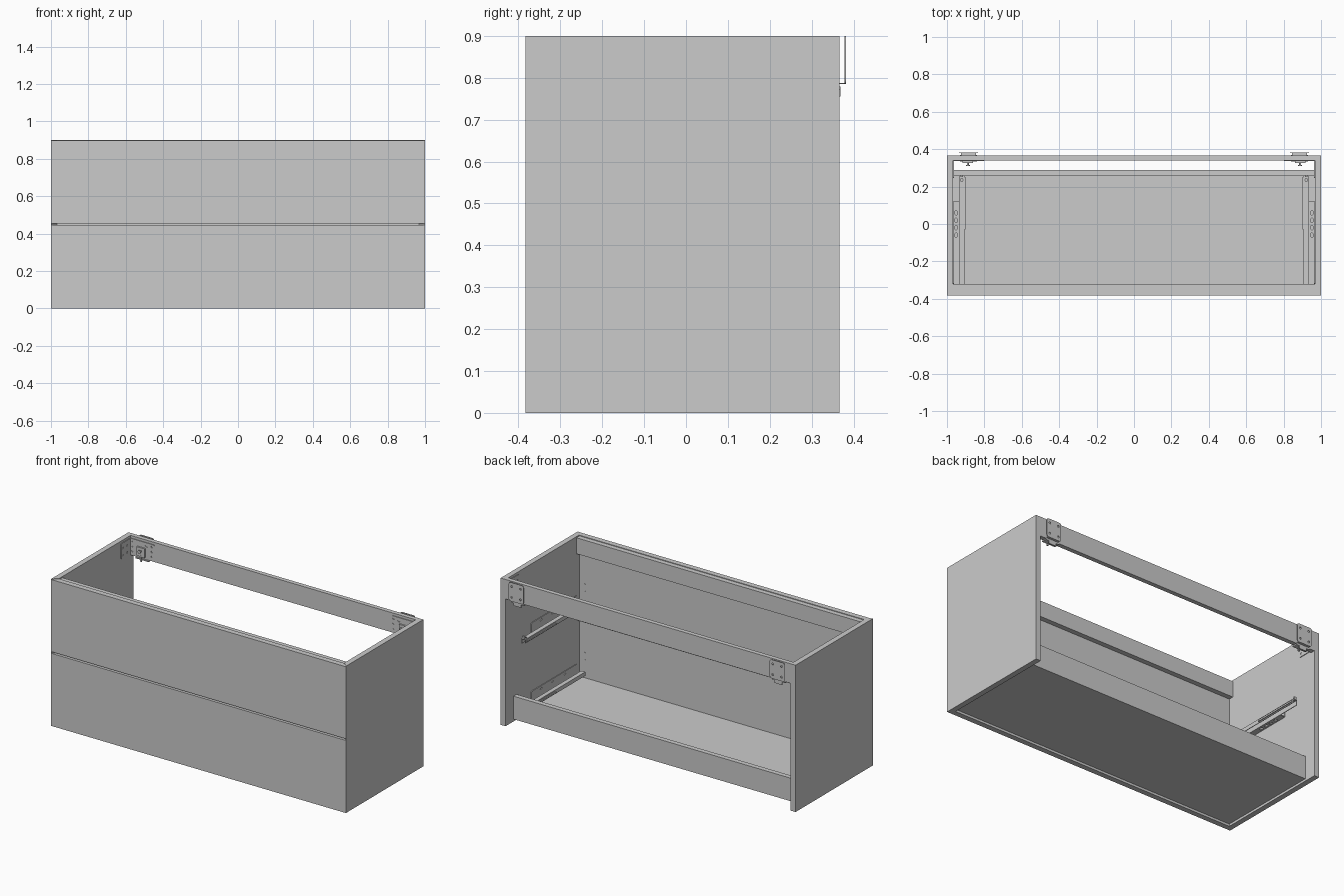
import bpy, bmesh, math
from mathutils import Vector

if "Cube" in bpy.data.objects:
    bpy.data.objects.remove(bpy.data.objects["Cube"])


def finish(name, bm):
    bmesh.ops.remove_doubles(bm, verts=bm.verts, dist=1e-5)
    bmesh.ops.recalc_face_normals(bm, faces=bm.faces)
    me = bpy.data.meshes.new(name)
    bm.to_mesh(me)
    bm.free()
    ob = bpy.data.objects.new(name, me)
    bpy.context.collection.objects.link(ob)
    return ob


def prism(name, outline, z0, z1):
    """Extrude an xy outline from z0 to z1."""
    bm = bmesh.new()
    f = bm.faces.new([bm.verts.new((x, y, z0)) for x, y in outline])
    r = bmesh.ops.extrude_face_region(bm, geom=[f])
    vs = [g for g in r["geom"] if isinstance(g, bmesh.types.BMVert)]
    bmesh.ops.translate(bm, verts=vs, vec=(0, 0, z1 - z0))
    return finish(name, bm)


def box(name, xa, xb, ya, yb, za, zb):
    return prism(name, [(xa, ya), (xb, ya), (xb, yb), (xa, yb)], za, zb)


def rod(name, centre, radius, length, axis, sides=16):
    bm = bmesh.new()
    bmesh.ops.create_cone(bm, cap_ends=True, segments=sides, radius1=radius,
                          radius2=radius, depth=length)
    q = Vector((0, 0, 1)).rotation_difference(Vector(axis))
    for v in bm.verts:
        v.co = q @ v.co + Vector(centre)
    return finish(name, bm)


def plate(name, u0, u1, v0, v1, holes, thick, place, r=0.006):
    """Thin rounded sheet with holes (u, v, radius_u, radius_v); place maps (u, v, w) to xyz."""
    cu = bpy.data.curves.new(name, 'CURVE')
    cu.dimensions, cu.fill_mode, cu.extrude = '2D', 'BOTH', thick / 2
    loops = [[]]
    for cx, cy, a0 in ((u1 - r, v1 - r, 0), (u0 + r, v1 - r, 90),
                       (u0 + r, v0 + r, 180), (u1 - r, v0 + r, 270)):
        for k in range(4):
            a = math.radians(a0 + 30 * k)
            loops[0].append((cx + r * math.cos(a), cy + r * math.sin(a)))
    for hu, hv, ru, rv in holes:
        loops.append([(hu + ru * math.cos(k * math.pi / 6), hv + rv * math.sin(k * math.pi / 6))
                      for k in range(12)])
    for pts in loops:
        sp = cu.splines.new('POLY')
        sp.points.add(len(pts) - 1)
        for p, (a, b) in zip(sp.points, pts):
            p.co = (a, b, 0, 1)
        sp.use_cyclic_u = True
    tmp = bpy.data.objects.new(name + "_curve", cu)
    bpy.context.collection.objects.link(tmp)
    dg = bpy.context.evaluated_depsgraph_get()
    me = bpy.data.meshes.new_from_object(tmp.evaluated_get(dg))
    bm = bmesh.new()
    bm.from_mesh(me)
    bpy.data.objects.remove(tmp)
    bpy.data.meshes.remove(me)
    for v in bm.verts:
        v.co = place(*v.co)
    return finish(name, bm)


W, T = 1.0, 0.033            # half width, panel thickness
F, B, H = -0.383, 0.367, 0.9  # front, back, height
X, Y = W - T, F + T          # inner faces

# Mitred drawer fronts
front = [(-W, F), (W, F), (X, Y), (-X, Y)]
prism("lower_drawer_front", front, 0, 0.445)
prism("upper_drawer_front", front, 0.455, 0.897)

# Floor and rails
box("floor_panel", -X, X, Y, 0.26, 0.014, 0.033)
box("lower_back_rail", -X, X, 0.26, 0.29, 0.014, 0.155)
box("upper_back_rail", -X, X, 0.34, B, 0.78, H)
box("top_front_rail", -X, X, Y, -0.32, 0.795, 0.893)
box("middle_front_rail", -X, X, Y, -0.325, 0.385, 0.468)

for s, side in ((-1, "left"), (1, "right")):
    # Mitred side panel
    prism(side + "_side_panel", [(s * W, F), (s * W, B), (s * X, B), (s * X, Y)], 0, H)

    # Drawer slides at two levels
    for level, z in (("lower", 0.055), ("upper", 0.475)):
        n = f"{side}_{level}_slide"
        slots = [(y, z + 0.05, 0.012, 0.006) for y in (-0.2, -0.08, 0.03)]
        plate(n + "_wall_flange", -0.32, 0.12, z, z + 0.065, slots, 0.004,
              lambda u, v, w: (s * (X - 0.002) + w, u, v))
        slots = [(0.951, y, 0.008, 0.012) for y in (-0.06, -0.02, 0.02, 0.06)]
        plate(n + "_flat_flange", 0.933, 0.965, -0.32, 0.12, slots, 0.004,
              lambda u, v, w: (s * u, v, z + 0.002 + w), r=0.003)
        box(n + "_outer_web", s * 0.931, s * 0.935, -0.32, 0.26, z, z + 0.03)
        plate(n + "_runner_top", 0.909, 0.934, -0.32, 0.26, [(0.921, 0.235, 0.006, 0.008)], 0.004,
              lambda u, v, w: (s * u, v, z + 0.03 + w), r=0.003)
        box(n + "_inner_web", s * 0.907, s * 0.911, -0.32, 0.26, z + 0.008, z + 0.032)
        box(n + "_catch", s * 0.901, s * 0.907, -0.03, 0.25, z + 0.014, z + 0.024)
        box(n + "_hook", s * 0.914, s * 0.928, 0.25, 0.262, z + 0.03, z + 0.048)
        # Screw caps on the back of the drawer front
        for dz in (0.085, 0.13):
            rod(n + "_front_screw", (s * 0.93, Y + 0.001, z + dz), 0.005, 0.004, (0, 1, 0), 12)

    # Wall hanger behind the back rail
    holes = [(u, v, 0.006, 0.006) for u in (0.855, 0.915) for v in (0.81, 0.875)]
    plate(side + "_hanger_back_plate", 0.835, 0.935, 0.785, H, holes, 0.003,
          lambda u, v, w: (s * u, 0.3805 + w, v), r=0.012)
    box(side + "_hanger_lip", s * 0.845, s * 0.925, B, 0.381, 0.785, 0.788)

    # Corner bracket: one plate on the rail, one on the side panel
    holes = [(u, v, 0.006, 0.006) for u in (0.82, 0.95) for v in (0.81, 0.84, 0.87)]
    holes.append((0.855, 0.865, 0.01, 0.006))
    plate(side + "_bracket_rail_plate", 0.803, X, 0.79, 0.885, holes, 0.004,
          lambda u, v, w: (s * u, 0.338 + w, v))
    holes = [(u, v, 0.006, 0.006) for u in (0.26, 0.30) for v in (0.81, 0.855)]
    plate(side + "_bracket_side_plate", 0.245, 0.34, 0.79, 0.885, holes, 0.004,
          lambda u, v, w: (s * (X - 0.002) + w, u, v))

    # Adjusting screws and hook of the hanger
    rod(side + "_depth_screw", (s * 0.888, 0.325, 0.83), 0.005, 0.03, (0, 1, 0))
    rod(side + "_depth_screw_head", (s * 0.888, 0.312, 0.83), 0.01, 0.006, (0, 1, 0))
    box(side + "_hanger_block", s * 0.862, s * 0.916, 0.326, 0.336, 0.795, 0.85)
    rod(side + "_height_screw", (s * 0.888, 0.33, 0.785), 0.006, 0.04, (0, 0, 1))
    box(side + "_hanger_tongue", s * 0.84, s * 0.93, 0.334, 0.369, 0.772, 0.779)
    box(side + "_hanger_tongue_tip", s * 0.86, s * 0.91, 0.364, 0.369, 0.755, 0.772)
